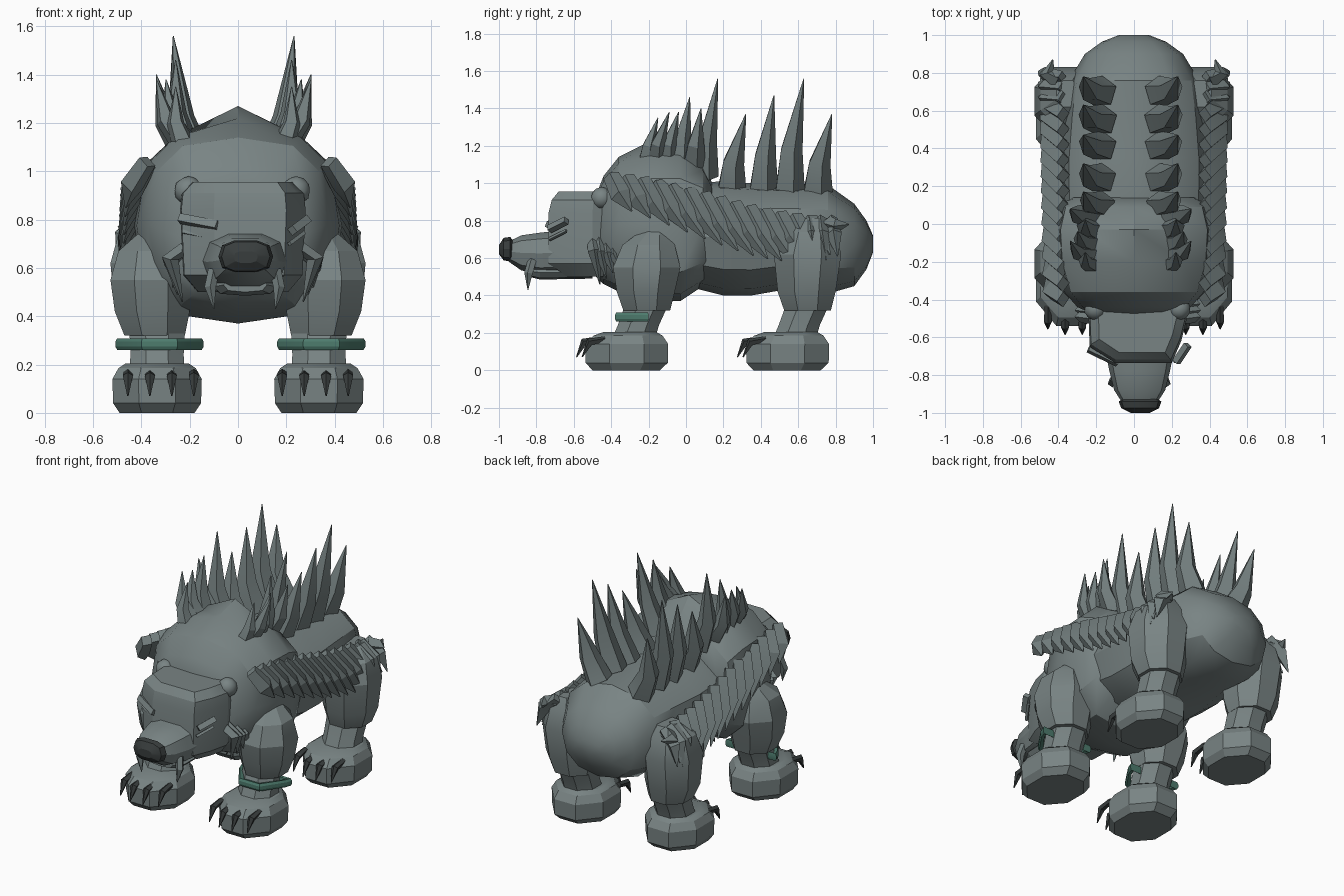
import bpy, bmesh, math
from mathutils import Vector

if "Cube" in bpy.data.objects:
    bpy.data.objects.remove(bpy.data.objects["Cube"])


def material(name, rgb):
    m = bpy.data.materials.new(name)
    m.diffuse_color = (*rgb, 1)
    m.use_nodes = True
    m.node_tree.nodes["Principled BSDF"].inputs["Base Color"].default_value = m.diffuse_color
    return m


HIDE = material("grey hide", (0.19, 0.23, 0.23))
SPINE = material("spine grey", (0.172, 0.211, 0.211))
DARK = material("dark horn", (0.04, 0.047, 0.047))
GREEN = material("green band", (0.075, 0.2, 0.155))


def finish(bm, name, mat, angle=25):
    bmesh.ops.recalc_face_normals(bm, faces=bm.faces[:])
    me = bpy.data.meshes.new(name)
    bm.to_mesh(me)
    bm.free()
    ob = bpy.data.objects.new(name, me)
    bpy.context.collection.objects.link(ob)
    me.materials.append(mat)
    bpy.ops.object.select_all(action='DESELECT')
    ob.select_set(True)
    bpy.context.view_layer.objects.active = ob
    bpy.ops.object.shade_smooth_by_angle(angle=math.radians(angle))
    return ob


def loft(bm, rings):
    """Skin a list of equal-length rings and cap both ends."""
    vs = [[bm.verts.new(p) for p in r] for r in rings]
    n = len(vs[0])
    for a, b in zip(vs, vs[1:]):
        for i in range(n):
            bm.faces.new((a[i], a[(i + 1) % n], b[(i + 1) % n], b[i]))
    bm.faces.new(vs[0][::-1])
    bm.faces.new(vs[-1])


def spw(v, e):
    return math.copysign(abs(v) ** e, v)


def section(y, top, bot, hw, cx=0.0, e=0.8, n=12, peak=0.0):
    """Rounded cross-section in the xz plane, optionally peaked along the top."""
    cz, h = (top - peak + bot) / 2, (top - peak - bot) / 2
    ring = [(cx + hw * spw(math.cos(t), e), y, cz + h * spw(math.sin(t), e))
            for t in (2 * math.pi * i / n for i in range(n))]
    return [(x, y, z + (peak if i == n // 4 else 0)) for i, (x, y, z) in enumerate(ring)]


def slab(z, cx, cy, rx, ry, n=8):
    """Horizontal ring with flat sides facing the axes."""
    k = 1 / math.cos(math.pi / n)
    return [(cx + k * rx * math.cos(t), cy + k * ry * math.sin(t), z)
            for t in (2 * math.pi * (i + 0.5) / n for i in range(n))]


def spike(bm, pts, radii, sides=5, flat=1.0):
    """Bent tapering spike along a path."""
    pts = [Vector(p) for p in pts]
    rings = []
    for i, (p, r) in enumerate(zip(pts, radii)):
        d = (pts[min(i + 1, len(pts) - 1)] - pts[max(i - 1, 0)]).normalized()
        u = d.cross(Vector((1, 0, 0))).normalized()
        w = d.cross(u)
        rings.append([p + u * r * math.cos(t) + w * r * flat * math.sin(t)
                      for t in (2 * math.pi * k / sides for k in range(sides))])
    loft(bm, rings)


# barrel body and rump: y, top, bottom, half width
bm = bmesh.new()
loft(bm, [section(*s, e=0.88) for s in (
    (-0.15, 0.97, 0.47, 0.34), (0.0, 1.0, 0.45, 0.38), (0.2, 1.01, 0.4, 0.39),
    (0.35, 1.0, 0.4, 0.39), (0.58, 0.99, 0.44, 0.37), (0.76, 0.99, 0.41, 0.345),
    (0.9, 0.89, 0.45, 0.26), (0.965, 0.8, 0.54, 0.17), (1.0, 0.72, 0.63, 0.08))])
finish(bm, "body", HIDE, 30)

# shoulder hump and chest
bm = bmesh.new()
loft(bm, [section(y, t, b, w, e=0.7, peak=p) for y, t, b, w, p in (
    (-0.48, 0.94, 0.5, 0.21, 0), (-0.44, 1.04, 0.46, 0.3, 0), (-0.36, 1.14, 0.42, 0.37, 0),
    (-0.2, 1.22, 0.37, 0.42, 0.04), (-0.03, 1.27, 0.37, 0.43, 0.09),
    (0.09, 1.13, 0.45, 0.4, 0.03), (0.14, 1.0, 0.5, 0.35, 0))])
finish(bm, "shoulder_hump", HIDE, 30)

# head: plan outline raised in layers
plan = [(-0.22, -0.38), (-0.24, -0.5), (-0.235, -0.65), (-0.1, -0.735),
        (0.2, -0.735), (0.25, -0.62), (0.28, -0.5), (0.24, -0.38)]
bm = bmesh.new()
loft(bm, [[(0.02 + (x - 0.02) * k, -0.4 + (y + 0.4) * ky, z) for x, y in plan]
          for z, k, ky in ((0.5, 0.72, 0.7), (0.57, 0.95, 1), (0.84, 1, 1), (0.91, 0.97, 0.95),
                           (0.955, 0.8, 0.84))])
finish(bm, "head", HIDE)

# snout, lower jaw and nose
bm = bmesh.new()
loft(bm, [section(y, t, b, w, 0.03, 0.75, 10) for y, t, b, w in (
    (-0.68, 0.75, 0.51, 0.18), (-0.78, 0.74, 0.51, 0.16),
    (-0.88, 0.725, 0.53, 0.135), (-0.95, 0.69, 0.58, 0.09))])
finish(bm, "snout", HIDE)
bm = bmesh.new()
loft(bm, [section(y, 0.56, b, w, 0.03, 0.7, 8) for y, b, w in (
    (-0.5, 0.49, 0.14), (-0.78, 0.485, 0.13), (-0.84, 0.5, 0.09))])
finish(bm, "lower_jaw", HIDE)
bm = bmesh.new()
loft(bm, [section(y, t, b, w, 0.032, 0.7, 10) for y, t, b, w in (
    (-0.915, 0.68, 0.61, 0.075), (-0.94, 0.715, 0.58, 0.113),
    (-0.975, 0.71, 0.585, 0.1), (-1.0, 0.67, 0.62, 0.05))])
finish(bm, "nose", DARK)

# ears
for x in (-0.205, 0.24):
    bm = bmesh.new()
    bmesh.ops.create_icosphere(bm, subdivisions=2, radius=0.06)
    bmesh.ops.translate(bm, verts=bm.verts[:], vec=(x, -0.45, 0.92))
    finish(bm, "ear", HIDE, 40)

# brow ridges with a thin lower lid under each
bm = bmesh.new()
for dz, r, k in ((0, 0.024, 0), (-0.055, 0.011, 0.012)):
    spike(bm, [(-0.24 + k, -0.66 + k, 0.805 + dz), (-0.085, -0.735 + k, 0.775 + dz)], [r, r], 4)
    spike(bm, [(0.285 - k, -0.64, 0.8 + dz), (0.225 - k, -0.73, 0.755 + dz)], [r, r], 4)
finish(bm, "brows", HIDE)

# tusks
bm = bmesh.new()
for x, s in ((-0.1, -1), (0.155, 1)):
    spike(bm, [(x, -0.82, 0.59), (x + 0.015 * s, -0.84, 0.52), (x, -0.845, 0.43)],
          [0.025, 0.025, 0.002])
finish(bm, "tusks", SPINE)

# cheek tufts
bm = bmesh.new()
for s in (-1, 1):
    for i in range(4):
        y = -0.5 + 0.035 * i
        spike(bm, [(0.02 + 0.21 * s, y, 0.7), (0.02 + 0.3 * s, y + 0.01, 0.64 - 0.01 * i),
                   (0.02 + (0.25 + 0.02 * i) * s, y + 0.04, 0.46 + 0.03 * i)],
              [0.03, 0.035, 0.003], 4)
finish(bm, "cheek_tufts", SPINE)

# legs, feet, claws
for s in (-1, 1):
    for name, dy, h in (("front", 0, 0), ("rear", 0.86, 0.07)):
        bm = bmesh.new()
        loft(bm, [slab(z, cx * s, cy + dy, rx, ry) for z, cx, cy, rx, ry in (
            (0.32, 0.345, -0.21, 0.125, 0.125), (0.42, 0.355, -0.215, 0.155, 0.155),
            (0.55 + h, 0.36, -0.21, 0.168, 0.18), (0.67 + h, 0.36, -0.2, 0.135, 0.14),
            (0.745 + h, 0.35, -0.17, 0.06, 0.07))])
        finish(bm, name + "_upper_leg", HIDE)
        bm = bmesh.new()
        loft(bm, [slab(z, 0.335 * s, cy + dy, r, r) for z, cy, r in (
            (0.17, -0.28, 0.115), (0.24, -0.255, 0.11), (0.35, -0.21, 0.115))])
        finish(bm, name + "_lower_leg", HIDE)
        bm = bmesh.new()
        loft(bm, [slab(z, 0.335 * s, cy + dy, rx, ry) for z, cy, rx, ry in (
            (0.0, -0.32, 0.155, 0.18), (0.04, -0.317, 0.182, 0.22),
            (0.14, -0.317, 0.185, 0.222), (0.185, -0.31, 0.16, 0.185),
            (0.205, -0.3, 0.13, 0.14))])
        finish(bm, name + "_foot", HIDE)
        bm = bmesh.new()
        for i in range(4):
            x = s * (0.183 + 0.091 * i)
            y = dy + (0.03 if i in (0, 3) else 0)
            spike(bm, [(x, y - 0.46, 0.165), (x, y - 0.545, 0.15), (x, y - 0.585, 0.07)],
                  [0.018, 0.022, 0.003])
        finish(bm, name + "_claws", DARK)

    # ankle band: a closed bar loop, wide behind and narrow in front
    bm = bmesh.new()
    rings = []
    for x, y in ((-0.183, -0.2), (-0.17, -0.24), (-0.075, -0.38),
                 (0.075, -0.38), (0.17, -0.24), (0.183, -0.2)):
        k = Vector((x, y + 0.27)).normalized() * 0.034
        rings.append([bm.verts.new((0.335 * s + 0.01 + x - k.x * d, y - k.y * d, 0.285 + z))
                      for d, z in ((0.25, -0.024), (0, -0.01), (0, 0.01), (0.25, 0.024),
                                   (1, 0.018), (1, -0.018))])
    for a, b in zip(rings, rings[1:] + rings[:1]):
        for i in range(6):
            j = (i + 1) % 6
            bm.faces.new((a[i], a[j], b[j], b[i]))
    finish(bm, "ankle_band", GREEN)

# back spines in two rows: base y, base z, tip y, tip z, radius
SPINES = ((0.70, 0.96, 0.78, 1.37, 0.085), (0.55, 0.97, 0.63, 1.56, 0.085),
          (0.41, 0.97, 0.47, 1.47, 0.083), (0.24, 0.97, 0.32, 1.37, 0.083),
          (0.10, 1.04, 0.17, 1.56, 0.075), (0.04, 1.1, 0.08, 1.40, 0.065),
          (-0.03, 1.12, 0.02, 1.46, 0.065), (-0.1, 1.12, -0.04, 1.38, 0.06),
          (-0.16, 1.12, -0.09, 1.38, 0.055), (-0.21, 1.12, -0.15, 1.35, 0.05))
bm = bmesh.new()
for s in (-1, 1):
    for i, (y, z, ty, tz, r) in enumerate(SPINES):
        bx, tx = (0.15, 0.25) if i < 5 else (0.21, 0.24 + 0.04 * (i % 3))
        c = -0.018
        spike(bm, [(c + bx * s, y, z), (c + (bx + tx + 0.03) / 2 * s, y + 0.01, z + (tz - z) * 0.35),
                   (c + tx * s, ty, tz)], [r, r * 0.75, 0.002], 5)
finish(bm, "back_spines", SPINE)

# overlapping flank plates sweeping down and back
bm = bmesh.new()
for s in (-1, 1):
    for i in range(14):
        f = i / 13
        bow = math.sin(math.pi * f)
        y = -0.4 + 1.06 * f
        z = 1.04 - 0.23 * f + 0.015 * math.sin(2 * math.pi * f)
        drop, back = 0.19 + 0.11 * bow, 0.11 + 0.08 * bow
        spike(bm, [(s * 0.375, y, z), (s * (0.44 + 0.015 * f), y + back * 0.45, z - drop * 0.52),
                   (s * (0.465 + 0.03 * f), y + back, z - drop)],
              [0.045, 0.057, 0.004], 4, 0.85)
finish(bm, "flank_plates", SPINE)

# tufts on the haunches
bm = bmesh.new()
for s in (-1, 1):
    for i in range(3):
        y = 0.66 + 0.06 * i
        spike(bm, [(s * 0.38, y, 0.81), (s * 0.47, y + 0.01, 0.73),
                   (s * 0.505, y + 0.03, 0.57 + 0.02 * i)], [0.03, 0.043, 0.003], 4)
    spike(bm, [(s * 0.4, 0.76, 0.78), (s * 0.46, 0.8, 0.77), (s * 0.43, 0.87, 0.78)],
          [0.045, 0.04, 0.003], 4)
finish(bm, "haunch_tufts", SPINE)
